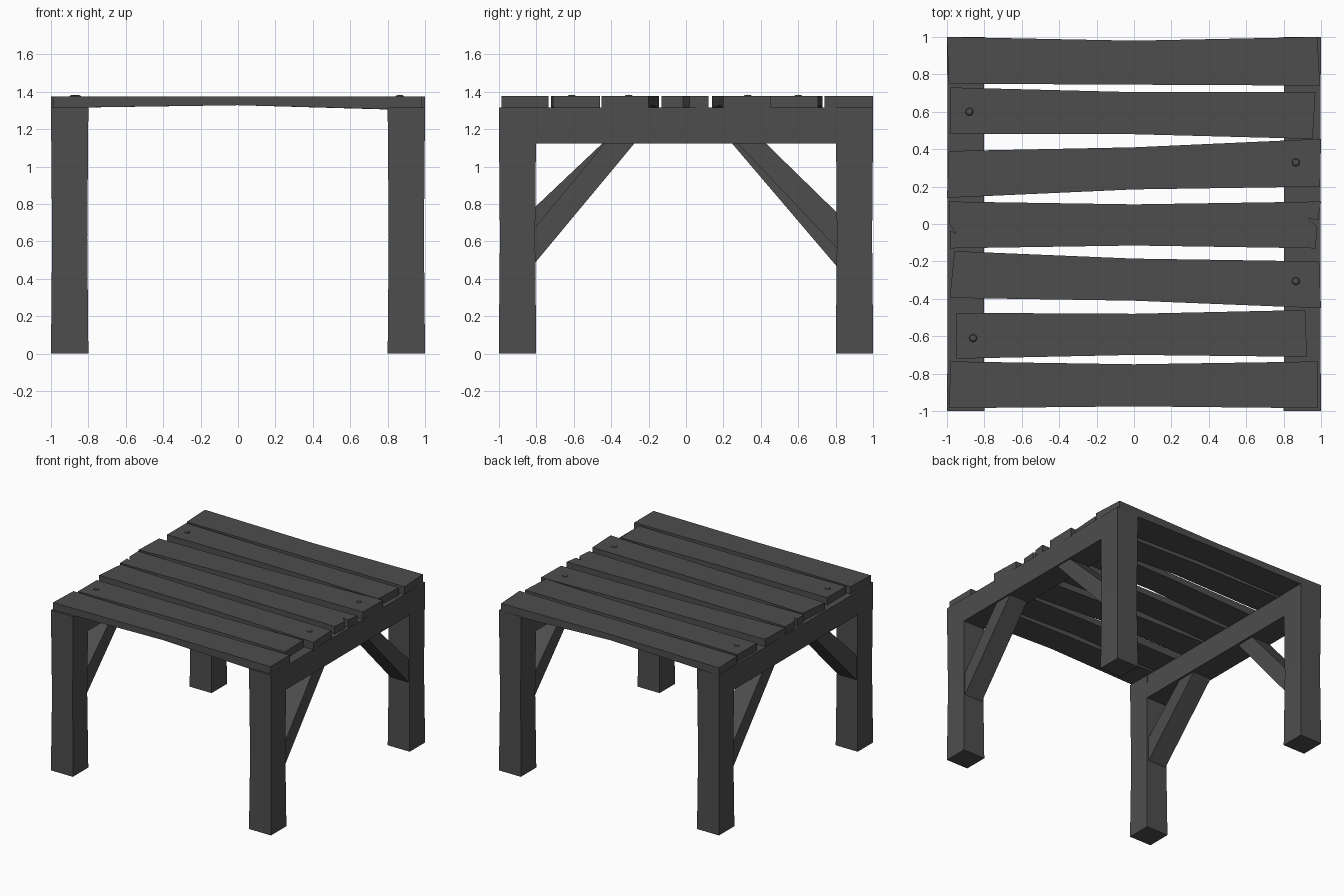
import bpy, bmesh

if "Cube" in bpy.data.objects:
    bpy.data.objects.remove(bpy.data.objects["Cube"])

# Dark stained wood
wood = bpy.data.materials.new("dark_wood")
wood.diffuse_color = (0.075, 0.075, 0.075, 1)
wood.use_nodes = True
wood.node_tree.nodes["Principled BSDF"].inputs["Base Color"].default_value = wood.diffuse_color


def finish(name, bm):
    """Turn a bmesh into a named, dark wooden object."""
    bmesh.ops.recalc_face_normals(bm, faces=bm.faces[:])
    me = bpy.data.meshes.new(name)
    bm.to_mesh(me)
    bm.free()
    me.materials.append(wood)
    bpy.context.collection.objects.link(bpy.data.objects.new(name, me))


def loft(name, rings, split=None):
    """Closed solid through matching outlines; split joins two points on each cap."""
    bm = bmesh.new()
    vs = [[bm.verts.new(p) for p in ring] for ring in rings]
    bm.faces.new(vs[0][::-1])
    bm.faces.new(vs[-1])
    n = len(vs[0])
    for a, b in zip(vs, vs[1:]):
        for i in range(n):
            j = (i + 1) % n
            bm.faces.new((a[i], a[j], b[j], b[i]))
    if split:
        for ring in (vs[0], vs[-1]):
            bmesh.ops.connect_verts(bm, verts=[ring[split[0]], ring[split[1]]])
    finish(name, bm)


# Legs (slightly waisted posts) and side beams
for sx, side in ((-1, "left"), (1, "right")):
    for sy, end in ((-1, "front"), (1, "back")):
        rings = []
        for z, d in ((0, 0), (0.62, 0.006), (1.316, 0)):
            lo, hi = 0.8 + d, 1.0 - d
            rings.append([(sx * x, sy * y, z)
                          for x, y in ((lo, lo), (hi, lo), (hi, hi), (lo, hi))])
        loft(f"{end}_{side}_leg", rings)
    section = [(0.802, 1.122), (0.998, 1.122), (0.998, 1.315), (0.802, 1.315)]
    loft(f"{side}_beam", [[(sx * x, y, z) for x, z in section] for y in (-0.81, 0.81)])

# Diagonal braces: heights at the leg, then positions along the beam
braces = {
    "front_right_brace": (1, -1, 0.475, 0.665, 0.27, 0.43),
    "back_right_brace": (1, 1, 0.555, 0.745, 0.27, 0.42),
    "front_left_brace": (-1, -1, 0.575, 0.775, 0.27, 0.44),
    "back_left_brace": (-1, 1, 0.455, 0.655, 0.24, 0.40),
}
for name, (sx, sy, z0, z1, y0, y1) in braces.items():
    outline = [(0.815, z0), (0.815, z1), (y1, 1.13), (y0, 1.13)]
    loft(name, [[(sx * x, sy * y, z) for y, z in outline] for x in (0.82, 0.985)])

# Planks: left x at low/high y, right x at low/high y, then y ranges left/middle/right
planks = [
    (-0.99, -1.0, 0.995, 0.98, (0.75, 1.0), (0.745, 0.98), (0.74, 1.0)),
    (-0.98, -0.98, 0.955, 0.97, (0.48, 0.73), (0.48, 0.705), (0.455, 0.705)),
    (-1.0, -0.99, 0.995, 1.0, (0.14, 0.39), (0.185, 0.41), (0.20, 0.455)),
    (-0.98, -0.99, 0.97, 1.0, (-0.13, 0.12), (-0.115, 0.105), (-0.13, 0.12)),
    (-0.985, -0.96, 1.0, 0.99, (-0.395, -0.145), (-0.41, -0.185), (-0.45, -0.20)),
    (-0.95, -0.95, 0.925, 0.915, (-0.72, -0.475), (-0.70, -0.48), (-0.71, -0.46)),
    (-0.99, -0.98, 0.985, 0.985, (-0.985, -0.735), (-0.975, -0.75), (-0.985, -0.735)),
]
for k, (l0, l1, r0, r1, yl, ym, yr) in enumerate(planks):
    pts = [(l0, yl[0]), (0, ym[0]), (r0, yr[0])]
    if k == 3:  # split in the right end
        pts += [(0.98, -0.015), (0.93, 0.03), (0.985, 0.02)]
    pts.append((r1, yr[1]))
    mid = len(pts)
    pts += [(0, ym[1]), (l1, yl[1])]
    if k == 3:  # split in the left end
        pts += [(-0.987, 0.0), (-0.95, -0.05), (-0.983, -0.035)]
    under = [(x, y, 1.328 if x == 0 else (1.314 if x < 0 else 1.302)) for x, y in pts]
    loft(f"plank_{k + 1}", [under, [(x, y, 1.376) for x, y in pts]], (1, mid))

# Domed nail heads
for k, (x, y) in enumerate(((-0.88, 0.60), (0.865, 0.33), (0.865, -0.305), (-0.86, -0.61))):
    bpy.ops.mesh.primitive_uv_sphere_add(segments=8, ring_count=4, radius=0.024,
                                         location=(x, y, 1.374))
    nail = bpy.context.object
    nail.name = f"nail_{k + 1}"
    nail.scale.z = 0.4
    nail.data.materials.append(wood)
